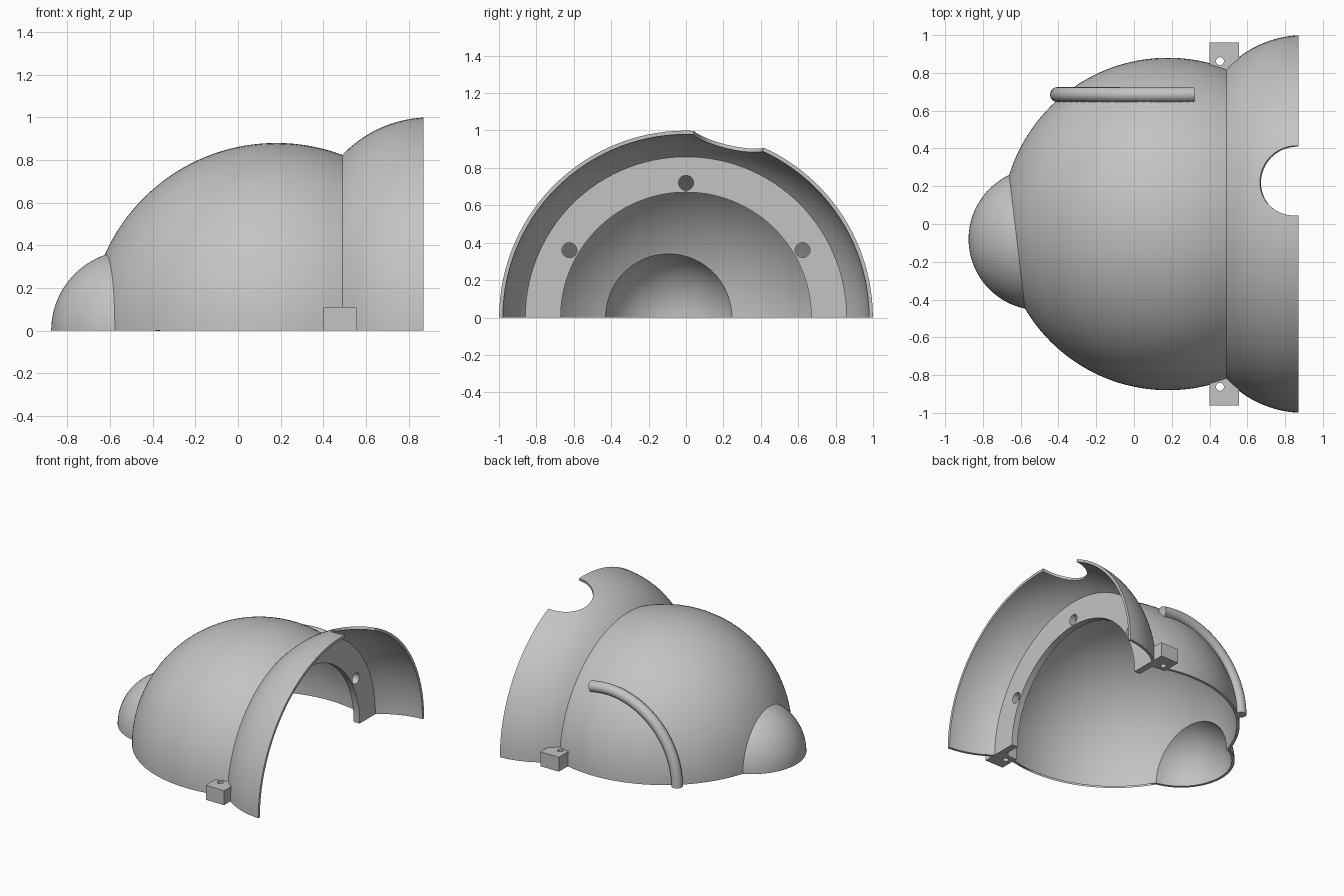
import bpy, bmesh
from math import sin, cos, pi, sqrt, radians, acos, asin, atan2
from mathutils import Vector, Matrix

if "Cube" in bpy.data.objects:
    bpy.data.objects.remove(bpy.data.objects["Cube"])

grey = bpy.data.materials.new("plain grey")
grey.use_nodes = True
GREY = (0.55, 0.55, 0.55, 1)
grey.diffuse_color = GREY
grey.node_tree.nodes["Principled BSDF"].inputs["Base Color"].default_value = GREY

WALL = 0.02                                   # shell thickness
DOME_X, DOME_R = 0.18, 0.88                   # main dome
FLARE_X, FLARE_Z, FLARE_R = 0.90, 0.432, 0.568  # arc of the flared collar
RIM_X = 0.87
NOSE, NOSE_R = Vector((-0.50, -0.08, 0)), 0.376


def add_object(name, bm):
    bmesh.ops.recalc_face_normals(bm, faces=bm.faces)
    mesh = bpy.data.meshes.new(name)
    bm.to_mesh(mesh)
    bm.free()
    mesh.materials.append(grey)
    ob = bpy.data.objects.new(name, mesh)
    bpy.context.collection.objects.link(ob)
    return ob


def lathe(name, profile, closed=False, steps=120):
    """Turn (x, radius) points around the x axis."""
    bm = bmesh.new()
    verts = [bm.verts.new((x, 0, r)) for x, r in profile]
    pairs = list(zip(verts, verts[1:]))
    if closed:
        pairs.append((verts[-1], verts[0]))
    edges = [bm.edges.new(p) for p in pairs]
    bmesh.ops.spin(bm, geom=verts + edges, cent=(0, 0, 0), axis=(1, 0, 0),
                   angle=2 * pi, steps=steps)
    bmesh.ops.remove_doubles(bm, verts=bm.verts, dist=1e-5)
    return add_object(name, bm)


def ball(name, radius):
    bm = bmesh.new()
    bmesh.ops.create_uvsphere(bm, u_segments=72, v_segments=48, radius=radius,
                              matrix=Matrix.Translation(NOSE))
    return add_object(name, bm)


def cylinder(name, centre, axis, radius, depth, sides=32):
    bm = bmesh.new()
    turn = Vector(axis).to_track_quat('Z', 'Y').to_matrix().to_4x4()
    bmesh.ops.create_cone(bm, cap_ends=True, segments=sides, radius1=radius,
                          radius2=radius, depth=depth,
                          matrix=Matrix.Translation(centre) @ turn)
    return add_object(name, bm)


def combine(ob, tool, operation='DIFFERENCE'):
    """Apply a boolean and drop the helper."""
    tool.hide_render = True
    mod = ob.modifiers.new("cut", 'BOOLEAN')
    mod.operation, mod.solver, mod.object = operation, 'EXACT', tool
    bpy.context.view_layer.objects.active = ob
    bpy.ops.object.modifier_apply(modifier=mod.name)
    bpy.data.objects.remove(tool)


def keep_top(ob):
    """Slice at the ground and close the cut."""
    bm = bmesh.new()
    bm.from_mesh(ob.data)
    bmesh.ops.bisect_plane(bm, geom=bm.verts[:] + bm.edges[:] + bm.faces[:],
                           dist=1e-5, plane_co=(0, 0, 0), plane_no=(0, 0, 1),
                           clear_inner=True)
    rim = [e for e in bm.edges if e.is_boundary]
    bmesh.ops.triangle_fill(bm, edges=rim, use_beauty=True, normal=(0, 0, -1))
    bmesh.ops.recalc_face_normals(bm, faces=bm.faces)
    bm.to_mesh(ob.data)
    bm.free()


def smooth(ob):
    bpy.ops.object.select_all(action='DESELECT')
    ob.select_set(True)
    bpy.context.view_layer.objects.active = ob
    bpy.ops.object.shade_smooth_by_angle(angle=radians(25))


def body_profile(dome_r, flare_r, end_x):
    """Dome arc, crease, then flared collar arc, closed on the axis."""
    dx, d = FLARE_X - DOME_X, sqrt((FLARE_X - DOME_X) ** 2 + FLARE_Z ** 2)
    # crease where the two arcs cross
    spread = acos((dome_r ** 2 + d * d - flare_r ** 2) / (2 * dome_r * d))
    a = atan2(FLARE_Z, dx) + spread
    crease = (DOME_X + dome_r * cos(a), dome_r * sin(a))
    n = 44
    pts = [(DOME_X + dome_r * cos(pi + (a - pi) * i / n),
            dome_r * sin(pi + (a - pi) * i / n)) for i in range(n)]
    b0 = atan2(crease[1] - FLARE_Z, crease[0] - FLARE_X)
    b1 = acos((end_x - FLARE_X) / flare_r)
    m = 16
    pts += [(FLARE_X + flare_r * cos(b0 + (b1 - b0) * i / m),
             FLARE_Z + flare_r * sin(b0 + (b1 - b0) * i / m)) for i in range(m + 1)]
    pts[0] = (pts[0][0], 0)
    return pts + [(end_x, 0)]


# Hollow shell: dome, collar and nose bulge in one piece
shell = lathe("shell", body_profile(DOME_R, FLARE_R, RIM_X))
combine(shell, ball("nose_bulge", NOSE_R), 'UNION')
combine(shell, lathe("cavity", body_profile(DOME_R - WALL, FLARE_R - WALL, RIM_X + 0.02)))
combine(shell, ball("nose_cavity", NOSE_R - WALL))

# Round notch in the collar edge
combine(shell, cylinder("notch", (0.855, 0.23, 0.955), (-0.3, 0.22, 0.93), 0.19, 0.5, 64))
keep_top(shell)
smooth(shell)

# Inner flange with three bolt holes
flange = lathe("flange", [(0.507, 0.67), (0.557, 0.67), (0.557, 0.868), (0.507, 0.825)],
               closed=True)
for angle in (30, 90, 150):
    a = radians(angle)
    combine(flange, cylinder("bolt_hole", (0.53, 0.72 * cos(a), 0.72 * sin(a)),
                             (1, 0, 0), 0.04, 0.3))
keep_top(flange)
smooth(flange)

# Drilled mounting lugs on both sides
for side, name in ((1, "back_lug"), (-1, "front_lug")):
    bm = bmesh.new()
    bmesh.ops.create_cube(bm, size=1, matrix=Matrix.Translation((0.478, side * 0.885, 0.055))
                          @ Matrix.Diagonal((0.155, 0.15, 0.11, 1)))
    lug = add_object(name, bm)
    combine(lug, cylinder("lug_hole", (0.455, side * 0.862, 0.05), (0, 0, 1), 0.021, 0.4))
    smooth(lug)

# Curved tube lying on the back of the dome
curve = bpy.data.curves.new("side_tube", 'CURVE')
curve.dimensions = '3D'
curve.bevel_depth = 0.04
curve.bevel_resolution = 6
curve.use_fill_caps = True
spline = curve.splines.new('POLY')
count, reach = 33, 0.585
spline.points.add(count - 1)
stop = acos(0.135 / reach)
for i, p in enumerate(spline.points):
    t = pi + (stop - pi) * i / (count - 1)
    p.co = (DOME_X + reach * cos(t), 0.685, reach * sin(t), 1)
tube = bpy.data.objects.new("side_tube", curve)
bpy.context.collection.objects.link(tube)
curve.materials.append(grey)
bpy.ops.object.select_all(action='DESELECT')
tube.select_set(True)
bpy.context.view_layer.objects.active = tube
bpy.ops.object.convert(target='MESH')
smooth(bpy.context.view_layer.objects.active)
